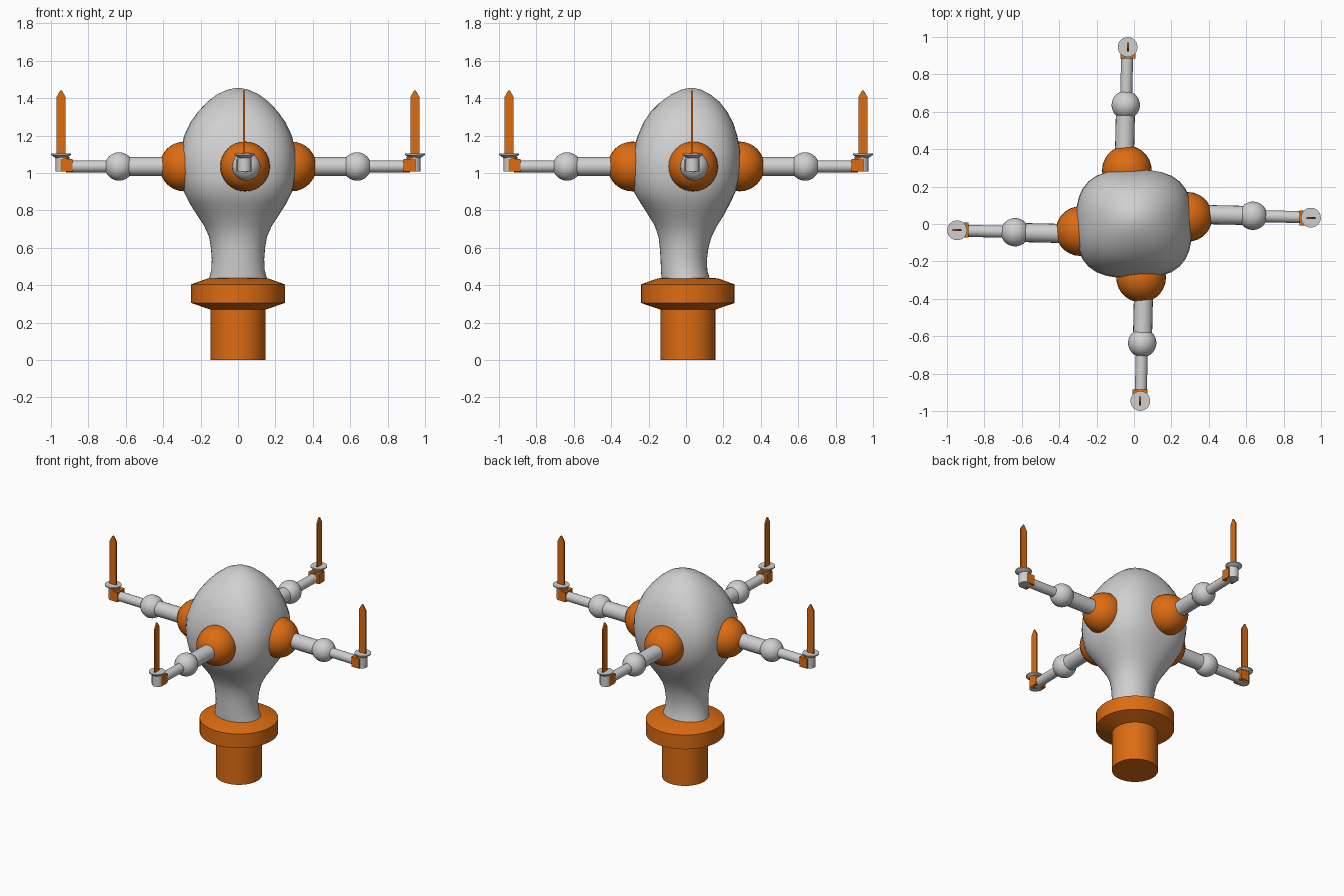
import bpy, bmesh, math
from mathutils import Matrix

if "Cube" in bpy.data.objects:
    bpy.data.objects.remove(bpy.data.objects["Cube"])


def material(name, col):
    m = bpy.data.materials.new(name)
    m.diffuse_color = (*col, 1)
    m.use_nodes = True
    m.node_tree.nodes["Principled BSDF"].inputs["Base Color"].default_value = m.diffuse_color
    return m


GREY = material("pale grey", (0.63, 0.63, 0.63))
ORANGE = material("orange", (0.72, 0.15, 0.006))


def finish(name, bm, mats, smooth=True, matrix=None, angle=40):
    bmesh.ops.recalc_face_normals(bm, faces=bm.faces)
    me = bpy.data.meshes.new(name)
    if matrix:
        bm.transform(matrix)
    bm.to_mesh(me)
    bm.free()
    for m in mats:
        me.materials.append(m)
    ob = bpy.data.objects.new(name, me)
    bpy.context.collection.objects.link(ob)
    if smooth:
        bpy.ops.object.select_all(action='DESELECT')
        bpy.context.view_layer.objects.active = ob
        ob.select_set(True)
        bpy.ops.object.shade_smooth_by_angle(angle=math.radians(angle))
    return ob


def loft(rings, n=32):
    """rings: (z, rx, ry, cx, cy, exponent) stacked superellipse sections, capped."""
    bm = bmesh.new()
    loops = []
    for z, rx, ry, cx, cy, e in rings:
        loop = []
        for i in range(n):
            a = 2 * math.pi * i / n
            c, s = math.cos(a), math.sin(a)
            k = (abs(c) ** e + abs(s) ** e) ** (-1 / e)
            loop.append(bm.verts.new((cx + rx * c * k, cy + ry * s * k, z)))
        loops.append(loop)
    for a, b in zip(loops, loops[1:]):
        for i in range(n):
            j = (i + 1) % n
            bm.faces.new((a[i], a[j], b[j], b[i]))
    bm.faces.new(loops[0])
    bm.faces.new(loops[-1])
    return bm


def lathe(profile, cx=0, cy=0, n=32):
    return loft([(z, r, r, cx, cy, 2) for r, z in profile], n)


# base: stem and flange
finish("base", lathe([(0.147, 0), (0.147, 0.27), (0.25, 0.305), (0.25, 0.405),
                      (0.16, 0.437), (0.10, 0.44)], 0, 0.01, 40), [ORANGE])

# bulb body: z, x radius, y radius, y centre, section exponent
BODY = [(0.425, 0.158, 0.13, 0, 2), (0.48, 0.143, 0.124, -0.01, 2),
        (0.54, 0.14, 0.124, -0.012, 2), (0.60, 0.145, 0.13, -0.01, 2),
        (0.66, 0.155, 0.142, -0.005, 2.1), (0.72, 0.182, 0.168, 0, 2.2),
        (0.78, 0.222, 0.205, 0, 2.3), (0.84, 0.26, 0.24, -0.003, 2.5),
        (0.90, 0.29, 0.272, -0.007, 2.7), (0.97, 0.304, 0.286, -0.003, 2.8),
        (1.04, 0.31, 0.289, 0, 2.9), (1.12, 0.307, 0.287, 0.003, 2.8),
        (1.20, 0.288, 0.266, 0.008, 2.6), (1.27, 0.255, 0.24, 0.012, 2.5),
        (1.33, 0.212, 0.203, 0.016, 2.4), (1.38, 0.165, 0.158, 0.022, 2.2),
        (1.42, 0.113, 0.105, 0.025, 2), (1.445, 0.058, 0.055, 0.028, 2),
        (1.455, 0.012, 0.012, 0.03, 2)]
finish("body", loft([(z, rx, ry, 0, cy, e) for z, rx, ry, cy, e in BODY], 40), [GREY], angle=60)

Z = 1.035


def ball(r, x, y):
    bm = bmesh.new()
    bmesh.ops.create_uvsphere(bm, u_segments=28, v_segments=16, radius=r,
                              matrix=Matrix.Translation((x, y, Z)))
    return bm


def rod(r, x0, y0, x1, y1):
    bm = bmesh.new()
    length = math.hypot(x1 - x0, y1 - y0)
    m = (Matrix.Translation(((x0 + x1) / 2, (y0 + y1) / 2, Z))
         @ Matrix.Rotation(math.atan2(y1 - y0, x1 - x0), 4, 'Z')
         @ Matrix.Rotation(math.pi / 2, 4, 'Y'))
    bmesh.ops.create_cone(bm, cap_ends=True, segments=20, radius1=r, radius2=r,
                          depth=length, matrix=m)
    return bm


def blade(x, y, w, t):
    """thin pointed upright plate"""
    bm = bmesh.new()
    outline = [(-w, 1.09), (w, 1.09), (w, 1.405), (0.004, 1.442), (-0.004, 1.442), (-w, 1.405)]
    f = bm.faces.new([bm.verts.new((x + u, y - t, z)) for u, z in outline])
    ext = bmesh.ops.extrude_face_region(bm, geom=[f])
    bmesh.ops.translate(bm, vec=(0, 2 * t, 0),
                        verts=[v for v in ext["geom"] if isinstance(v, bmesh.types.BMVert)])
    return bm


# four arms, a quarter turn apart
TX, TY = 0.946, 0.034
for i, side in enumerate(("right", "back", "left", "front")):
    R = Matrix.Rotation(i * math.pi / 2, 4, 'Z')
    finish(side + "_shoulder", ball(0.133, 0.286, 0.038), [ORANGE], matrix=R)
    finish(side + "_upper_arm", rod(0.051, 0.28, 0.053, 0.63, 0.045), [GREY], matrix=R)
    finish(side + "_elbow", ball(0.076, 0.636, 0.044), [GREY], matrix=R)
    finish(side + "_forearm", rod(0.032, 0.64, 0.043, 0.92, 0.036), [GREY], matrix=R)
    # holder cup: inner half orange
    cup = lathe([(0.037, 1.007), (0.037, 1.085)], TX - 0.008, TY, 24)
    for f in cup.faces:
        if len(f.verts) == 4 and f.calc_center_median().x < TX - 0.008:
            f.material_index = 1
    finish(side + "_cup", cup, [GREY, ORANGE], matrix=R)
    block = bmesh.new()
    bmesh.ops.create_cube(block, size=1, matrix=Matrix.Translation((0.917, TY - 0.003, 1.041))
                          @ Matrix.Diagonal((0.062, 0.08, 0.068, 1)))
    finish(side + "_cup_clamp", block, [ORANGE], False, R)
    finish(side + "_dish", lathe([(0.03, 1.08), (0.053, 1.097), (0.053, 1.104)], TX, TY, 24),
           [GREY], matrix=R)
    finish(side + "_blade", blade(TX, TY - 0.002, 0.025, 0.005), [ORANGE], False, R)
